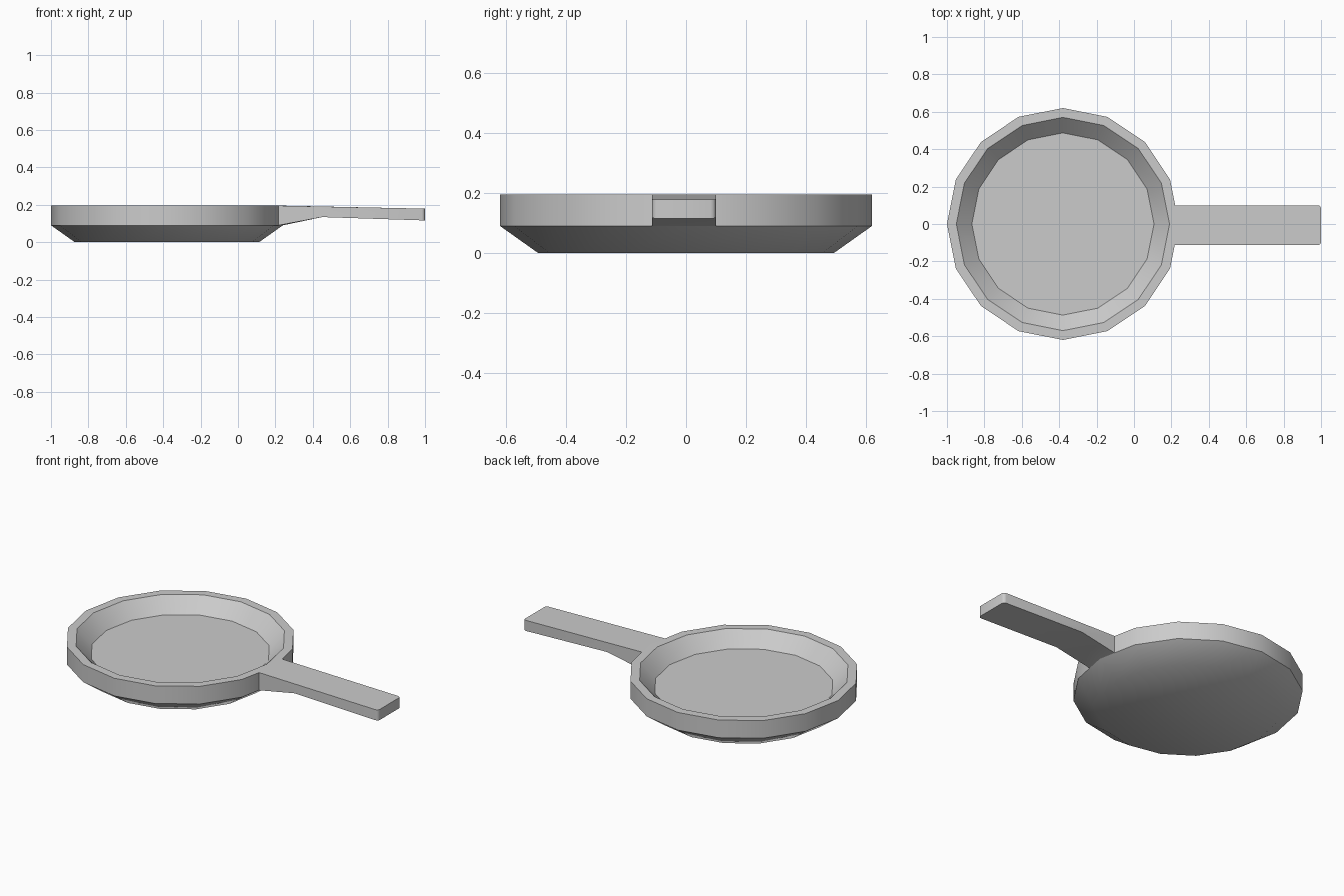
import bpy, bmesh, math

if "Cube" in bpy.data.objects:
    bpy.data.objects.remove(bpy.data.objects["Cube"])

CX, R, SIDES = -0.38, 0.62, 16


def finish(bm, name, angle):
    bmesh.ops.recalc_face_normals(bm, faces=bm.faces)
    mesh = bpy.data.meshes.new(name)
    bm.to_mesh(mesh)
    bm.free()
    ob = bpy.data.objects.new(name, mesh)
    bpy.context.collection.objects.link(ob)
    bpy.ops.object.select_all(action='DESELECT')
    ob.select_set(True)
    bpy.context.view_layer.objects.active = ob
    bpy.ops.object.shade_smooth_by_angle(angle=math.radians(angle))
    return ob


def bridge(bm, a, b, closed=True):
    n = len(a)
    for i in range(n if closed else n - 1):
        j = (i + 1) % n
        bm.faces.new((a[i], a[j], b[j], b[i]))


# Pan body: 16-sided rings from the underside, over the rim, to the cooking floor
bm = bmesh.new()
profile = [(0.493, 0.0), (R, 0.09), (R, 0.195), (0.57, 0.195), (0.487, 0.112)]
rings = []
for r, z in profile:
    rings.append([bm.verts.new((CX + r * math.cos(2 * math.pi * i / SIDES),
                                r * math.sin(2 * math.pi * i / SIDES), z))
                  for i in range(SIDES)])
for a, b in zip(rings, rings[1:]):
    bridge(bm, a, b)
bm.faces.new(rings[0])
bm.faces.new(rings[-1])
finish(bm, "pan_body", 40)

# Handle: side profile swept across y, its root following the pan's corner
bm = bmesh.new()
sections = []
for y in (-0.113, 0.0, 0.1):
    root = CX + R - abs(y) * math.tan(math.pi / SIDES)
    pts = [(root, 0.195), (root, 0.09), (0.45, 0.134), (1.0, 0.116), (1.0, 0.179)]
    sections.append([bm.verts.new((x, y, z)) for x, z in pts])
for a, b in zip(sections, sections[1:]):
    bridge(bm, a, b)
bm.faces.new(sections[0])
bm.faces.new(sections[-1])
# Rounded corners at the free end
corners = [e for e in bm.edges
           if all(v.co.x > 0.99 and abs(v.co.y) > 0.05 for v in e.verts)
           and abs(e.verts[0].co.y - e.verts[1].co.y) < 0.01]
bmesh.ops.bevel(bm, geom=corners, offset=0.018, segments=3, profile=0.5,
                affect='EDGES')
finish(bm, "handle", 40)
